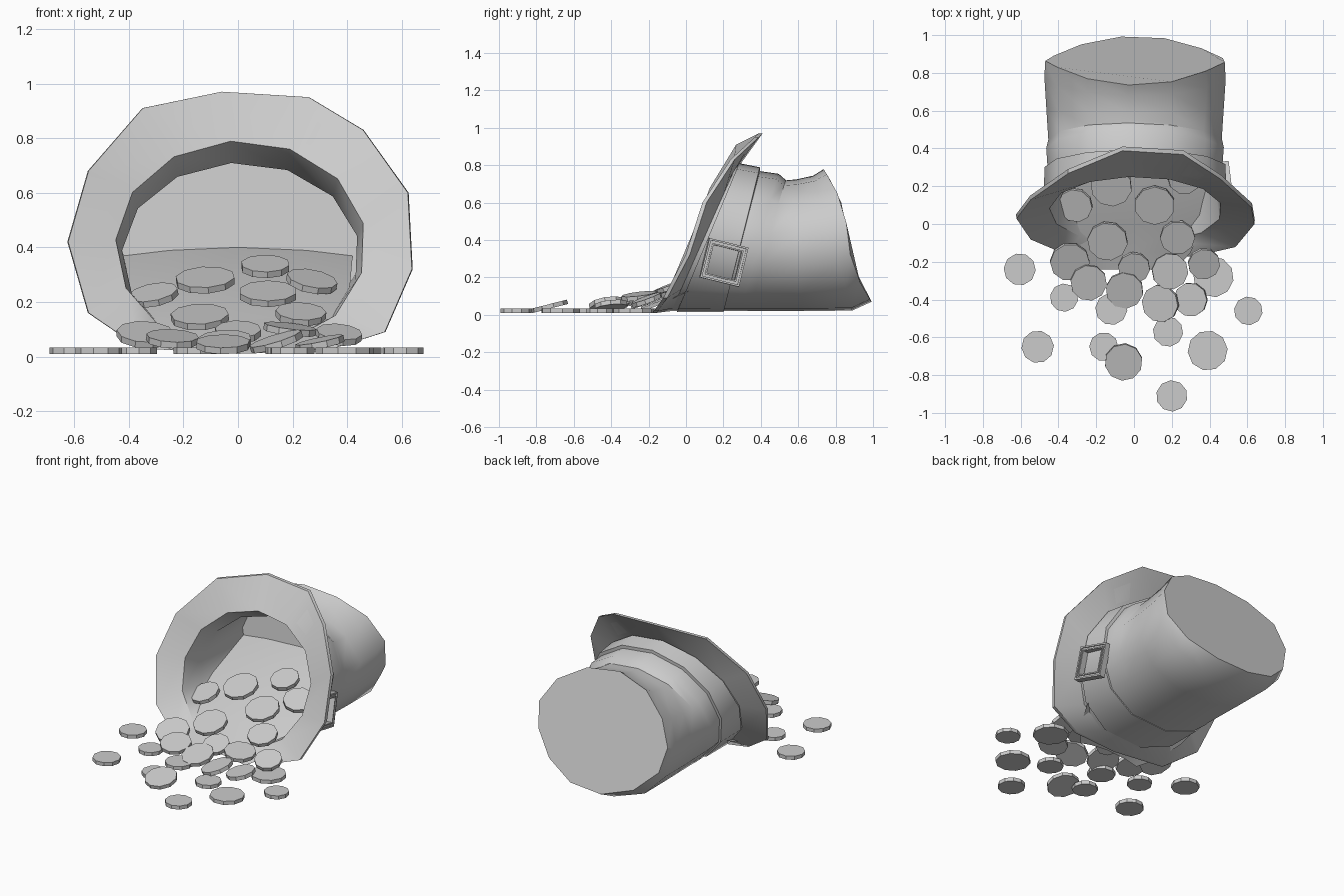
import bpy, bmesh, math, random
from mathutils import Matrix

random.seed(4)
if "Cube" in bpy.data.objects:
    bpy.data.objects.remove(bpy.data.objects["Cube"])

grey = bpy.data.materials.new("plain_grey")
grey.use_nodes = True
grey.diffuse_color = (0.6, 0.6, 0.6, 1)
grey.node_tree.nodes["Principled BSDF"].inputs["Base Color"].default_value = (0.6, 0.6, 0.6, 1)


def finish(name, bm, angle=35):
    bmesh.ops.recalc_face_normals(bm, faces=bm.faces)
    mesh = bpy.data.meshes.new(name)
    bm.to_mesh(mesh)
    bm.free()
    mesh.materials.append(grey)
    obj = bpy.data.objects.new(name, mesh)
    bpy.context.collection.objects.link(obj)
    bpy.ops.object.select_all(action='DESELECT')
    bpy.context.view_layer.objects.active = obj
    obj.select_set(True)
    bpy.ops.object.shade_smooth_by_angle(angle=math.radians(angle))
    return obj


def loft(bm, rings, closed=False):
    """Bridge rings of points; returns the vertex rings."""
    rows = [[bm.verts.new(p) for p in ring] for ring in rings]
    pairs = list(zip(rows, rows[1:])) + ([(rows[-1], rows[0])] if closed else [])
    for a, b in pairs:
        for i in range(len(a)):
            j = (i + 1) % len(a)
            bm.faces.new((a[i], a[j], b[j], b[i]))
    return rows


# Brim rim, clockwise from the top
rim = [(-.06, .41, .97), (.26, .39, .95), (.46, .26, .83), (.625, .11, .60),
       (.64, .02, .32), (.54, -.10, .09), (.32, -.15, .02), (0, -.16, .01),
       (-.36, -.14, .03), (-.55, -.06, .16), (-.625, .05, .42),
       (-.55, .15, .68), (-.35, .29, .91)]
SIDES = len(rim)


def ring(top, bottom, rx, skew=0, wave=0, box=.85):
    """Slanted oval from a top (y, z) to a bottom (y, z), boxier in its lower half."""
    pts = []
    for i in range(SIDES):
        a = 2 * math.pi * i / SIDES - .08
        s, t = math.sin(a), (1 + math.cos(a)) / 2
        x = math.copysign(abs(s) ** (box if t < .5 else 1), s) * rx
        y = bottom[0] + (top[0] - bottom[0]) * t + skew * x * t
        pts.append((x + .01, y - wave * math.sin(2 * math.pi * t),
                    bottom[1] + (top[1] - bottom[1]) * t))
    return pts


# Hat: outside from crown to brim, then back along the inside
bm = bmesh.new()
rows = loft(bm, [
    ring((.735, .78), (.995, .065), .48, wave=.03, box=1),
    ring((.68, .745), (.89, .018), .485),
    ring((.59, .725), (.62, .015), .474),
    ring((.535, .72), (.34, .015), .464, -.02),
    ring((.495, .755), (.29, .015), .475, -.02),
    ring((.39, .77), (.20, .015), .468),
    ring((.27, .80), (-.08, .015), .475),
    rim,
    [(x * .995, y - .022, z) for x, y, z in rim],
    ring((.25, .79), (-.10, .035), .458),
    ring((.37, .71), (.08, .04), .435),
    ring((.70, .73), (.62, .07), .44)])
bm.faces.new(rows[0])
bm.faces.new(rows[-1])
finish("hat", bm)

# Hat band
bm = bmesh.new()
loft(bm, [ring((.29, .795), (-.05, .014), .474), ring((.285, .812), (-.05, .010), .489),
          ring((.395, .79), (.20, .010), .484), ring((.395, .765), (.20, .014), .462)], True)
finish("hat_band", bm)


# Buckle: nested square frames on the hat's left side
def frame(name, outer, inner, depth, x):
    bm = bmesh.new()
    rings = []
    for size, d in ((outer, 0), (outer, depth), (inner, depth), (inner, 0)):
        rings.append([(d, size * sy, size * sz)
                      for sy, sz in ((-1, -1), (1, -1), (1, 1), (-1, 1))])
    loft(bm, rings, True)
    bm.transform(Matrix.Translation((x, .20, .28)) @ Matrix.Rotation(.12, 4, 'Z')
                 @ Matrix.Rotation(-.24, 4, 'X'))
    finish(name, bm)


frame("buckle_base", .108, .078, .034, .475)
frame("buckle_outer_ridge", .108, .098, .042, .475)
frame("buckle_inner_ridge", .086, .078, .042, .475)

# Sloping bed under the coins
bm = bmesh.new()
profile = [(-.24, .045, .22), (-.15, .08, .30), (0, .15, .37), (.3, .29, .41), (.66, .40, .42)]
strips = []
for y, z, w in profile:
    strips.append([bm.verts.new((w * u, y, z - .03 * u * u)) for u in (-1, -.6, 0, .6, 1)])
for a, b in zip(strips, strips[1:]):
    for i in range(4):
        bm.faces.new((a[i], a[i + 1], b[i + 1], b[i]))
finish("coin_bed", bm)


def coin(name, x, y, z, r, pitch=0, roll=0):
    bm = bmesh.new()
    bmesh.ops.create_cone(bm, cap_ends=True, segments=10, radius1=r, radius2=r, depth=.024)
    bm.transform(Matrix.Translation((x, y, z)) @ Matrix.Rotation(pitch, 4, 'X')
                 @ Matrix.Rotation(roll, 4, 'Y') @ Matrix.Rotation(random.random(), 4, 'Z'))
    finish(name, bm, 30)


# Coins lying flat on the ground
for x, y, r in [(-.605, -.24, .085), (-.37, -.39, .075), (-.51, -.65, .086),
                (.605, -.46, .076), (.2, -.91, .083), (.39, -.67, .106),
                (-.16, -.65, .077), (.18, -.57, .08), (.42, -.28, .108), (-.12, -.45, .085)]:
    coin("ground_coin", x, y, .022, r)

# Coins in the heap and up the slope
for x, y, z, r, pitch, roll in [
        (-.055, -.73, .045, .1, .25, 0), (-.34, -.2, .08, .105, .38, .05),
        (-.24, -.31, .065, .097, .25, .05), (-.05, -.35, .055, .1, .32, -.05),
        (.14, -.42, .055, .1, .15, -.3), (.3, -.4, .05, .09, .1, -.2),
        (.19, -.25, .1, .097, .12, .12), (.37, -.21, .08, .085, .35, .1),
        (0, -.23, .09, .085, .38, 0)]:
    coin("heap_coin", x, y, z, r, pitch, roll)
for x, y, z, r, roll in [
        (-.14, -.09, .145, .107, -.04), (.23, -.07, .155, .093, .05), (.11, .1, .23, .107, 0),
        (-.12, .2, .28, .11, -.05), (-.31, .1, .225, .092, -.18), (.27, .25, .275, .094, .18),
        (.1, .35, .33, .09, 0)]:
    coin("slope_coin", x, y, z, r, .36, roll)
